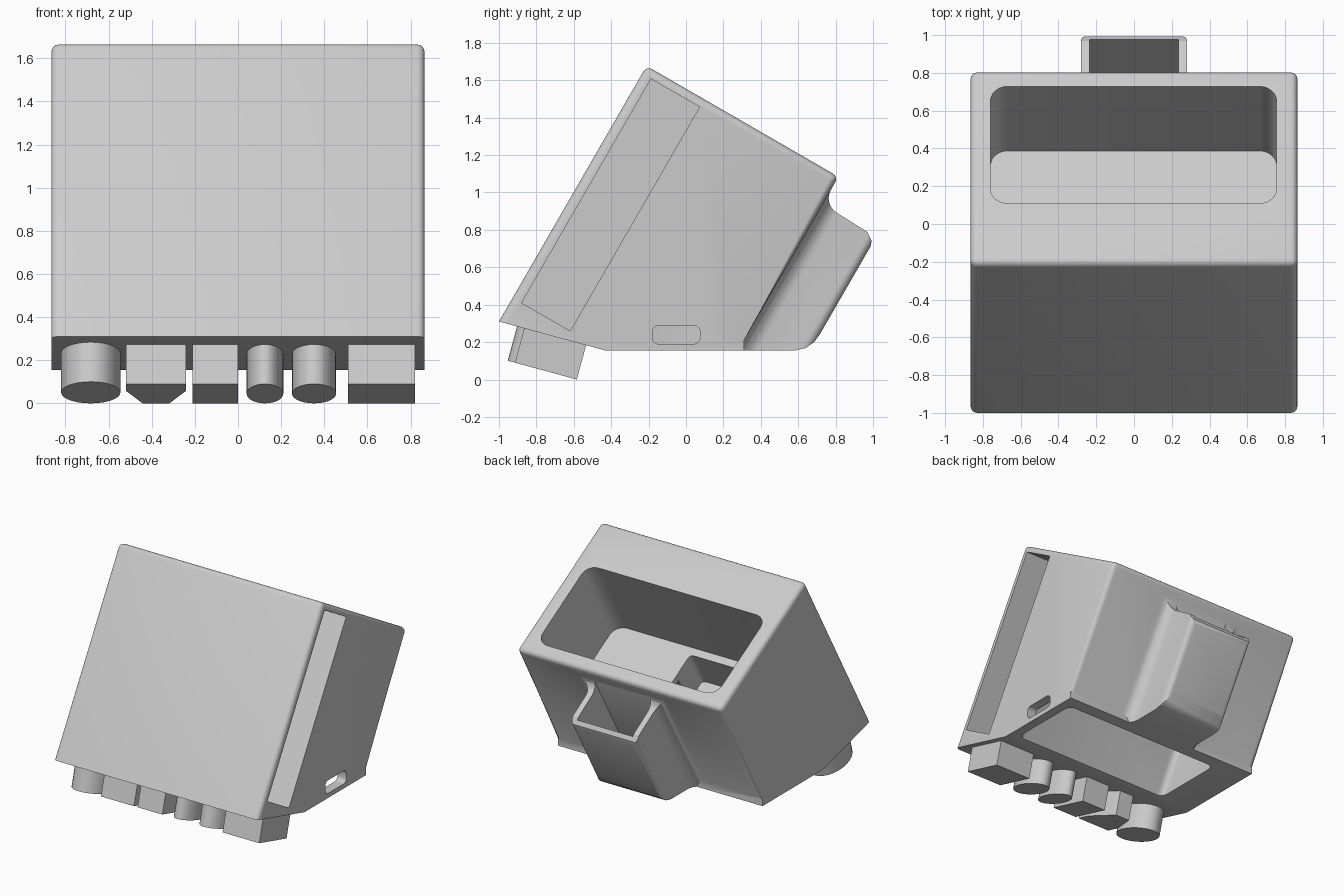
import bpy, bmesh, math
from mathutils import Vector

if "Cube" in bpy.data.objects:
    bpy.data.objects.remove(bpy.data.objects["Cube"])

grey = bpy.data.materials.new("light_grey")
grey.diffuse_color = (0.6, 0.6, 0.6, 1)
grey.use_nodes = True
grey.node_tree.nodes["Principled BSDF"].inputs["Base Color"].default_value = grey.diffuse_color


# Mappings from local coordinates to world space
def tilted(x, w, u):
    """w runs back across the tilted top, u runs up the tilted front."""
    return Vector((x, -1 + 0.866 * w + 0.5 * u, 0.31 - 0.5 * w + 0.866 * u))


def side(y, z, x):
    return Vector((x, y, z))


def under(x, s, n):
    """s runs back along the sloped front underside, n points out of it."""
    return Vector((x, -1 + 0.965 * s - 0.262 * n, 0.31 - 0.262 * s - 0.965 * n))


def yz(w, u):
    p = tilted(0, w, u)
    return (p.y, p.z)


def arc(cx, cy, r, a0, a1, steps=6):
    return [(cx + r * math.cos(math.radians(a0 + (a1 - a0) * i / steps)),
             cy + r * math.sin(math.radians(a0 + (a1 - a0) * i / steps)))
            for i in range(steps + 1)]


def rounded_rect(x0, y0, x1, y1, r):
    return (arc(x1 - r, y1 - r, r, 0, 90) + arc(x0 + r, y1 - r, r, 90, 180)
            + arc(x0 + r, y0 + r, r, 180, 270) + arc(x1 - r, y0 + r, r, 270, 360))


def rect(x0, y0, x1, y1):
    return [(x0, y0), (x1, y0), (x1, y1), (x0, y1)]


def prism(name, pts, mapping, t0, t1, bevel=None):
    bm = bmesh.new()
    a = [bm.verts.new(mapping(p, q, t0)) for p, q in pts]
    b = [bm.verts.new(mapping(p, q, t1)) for p, q in pts]
    bm.faces.new(a)
    bm.faces.new(b)
    for i in range(len(pts)):
        j = (i + 1) % len(pts)
        bm.faces.new((a[i], a[j], b[j], b[i]))
    bmesh.ops.recalc_face_normals(bm, faces=bm.faces)
    if bevel:
        edges = [e for e in bm.edges if bevel((e.verts[0].co + e.verts[1].co) / 2)]
        bmesh.ops.bevel(bm, geom=edges, offset=0.035, segments=4, profile=0.5,
                        affect='EDGES')
    mesh = bpy.data.meshes.new(name)
    bm.to_mesh(mesh)
    bm.free()
    mesh.materials.append(grey)
    ob = bpy.data.objects.new(name, mesh)
    bpy.context.collection.objects.link(ob)
    return ob


def boolean(target, tool, operation):
    tool.hide_render = True
    mod = target.modifiers.new("cut", 'BOOLEAN')
    mod.operation = operation
    mod.solver = 'EXACT'
    mod.object = tool
    bpy.context.view_layer.objects.active = target
    bpy.ops.object.modifier_apply(modifier=mod.name)
    bpy.data.objects.remove(tool, do_unlink=True)


def smooth(ob):
    bpy.ops.object.select_all(action='DESELECT')
    ob.select_set(True)
    bpy.context.view_layer.objects.active = ob
    bpy.ops.object.shade_smooth_by_angle(angle=math.radians(32))


# Tilted housing, rounded on the front, top and back edges
profile = [(-1, 0.31), yz(0, 1.578), yz(1.185, 1.578), (0.31, 0.209),
           (0.31, 0.155), (-0.43, 0.155)]
housing = prism("housing", profile, side, -0.865, 0.865,
                bevel=lambda m: m.z > 0.25 and m.y > -0.9)

# Rear pocket: flared plan section trimmed by a side profile
half = [(0.37, 1.15)] + arc(0.37, 1.275, 0.09, 270, 180) + arc(0.235, 1.475, 0.045, 0, 90)
plan = half + [(-x, w) for x, w in reversed(half)]
pocket = prism("rear_pocket", plan, tilted, -0.3, 1.7)
trim = [yz(1.14, 1.497)] + [yz(w, u) for w, u in arc(1.275, 1.497, 0.09, 180, 270)]
trim += [yz(1.466, 1.40), yz(1.51, 1.37), yz(1.52, 1.34), yz(1.52, 0.80),
         (0.685, 0.20), (0.64, 0.168), (0.58, 0.155), (0.25, 0.155)]
boolean(pocket, prism("pocket_trim", trim, side, -0.6, 0.6), 'INTERSECT')
boolean(housing, pocket, 'UNION')

# Openings
cutters = [
    # pocket hollow
    prism("pocket_hollow", rect(-0.235, 1.19, 0.235, 1.48), tilted, 0.75, 1.75),
    # deep tray in the top
    prism("top_tray", rounded_rect(-0.76, 0.37, 0.755, 1.085, 0.09), tilted, 0.895, 1.75),
    # chamber opening on the underside
    prism("lower_chamber", rounded_rect(-0.58, 0.623, 0.79, 1.125, 0.05), tilted, -0.4, 0.84),
    # passage from tray to chamber
    prism("tray_passage", rounded_rect(-0.5, 0.43, 0.09, 0.70, 0.03), tilted, 0.6, 0.95),
    # panel slot entered from the right side
    prism("panel_slot", [yz(0.055, 0.147), yz(0.055, 1.53), yz(0.355, 1.53), yz(0.355, 0.147)],
          side, -0.765, 1.0),
    # small rounded port on the right side
    prism("side_port", rounded_rect(-0.18, 0.19, 0.075, 0.29, 0.035), side, 0.7, 1.0),
]
for c in cutters:
    boolean(housing, c, 'DIFFERENCE')
smooth(housing)


# Row of plain stubs under the sloped front edge
def oval(x0, s0, x1, s1, n=28):
    return [((x0 + x1) / 2 + (x1 - x0) / 2 * math.cos(2 * math.pi * i / n),
             (s0 + s1) / 2 + (s1 - s0) / 2 * math.sin(2 * math.pi * i / n))
            for i in range(n)]


def wedge(x0, s0, x1, s1):
    m, d = (x0 + x1) / 2, (x1 - x0) * 0.22
    return [(x0, s0), (x1, s0), (x1, s0 + 0.12), (m + d, s1), (m - d, s1), (x0, s0 + 0.12)]


stubs = [(oval, -0.82, 0.10, -0.545), (wedge, -0.52, 0.14, -0.24), (rect, -0.21, 0.14, 0.0),
         (oval, 0.04, 0.14, 0.21), (oval, 0.25, 0.14, 0.455), (rect, 0.51, 0.14, 0.82)]
for i, (shape, x0, s0, x1) in enumerate(stubs):
    stub = prism("stub_%d" % (i + 1), shape(x0, s0, x1, 0.483), under, -0.01, 0.19)
    smooth(stub)
